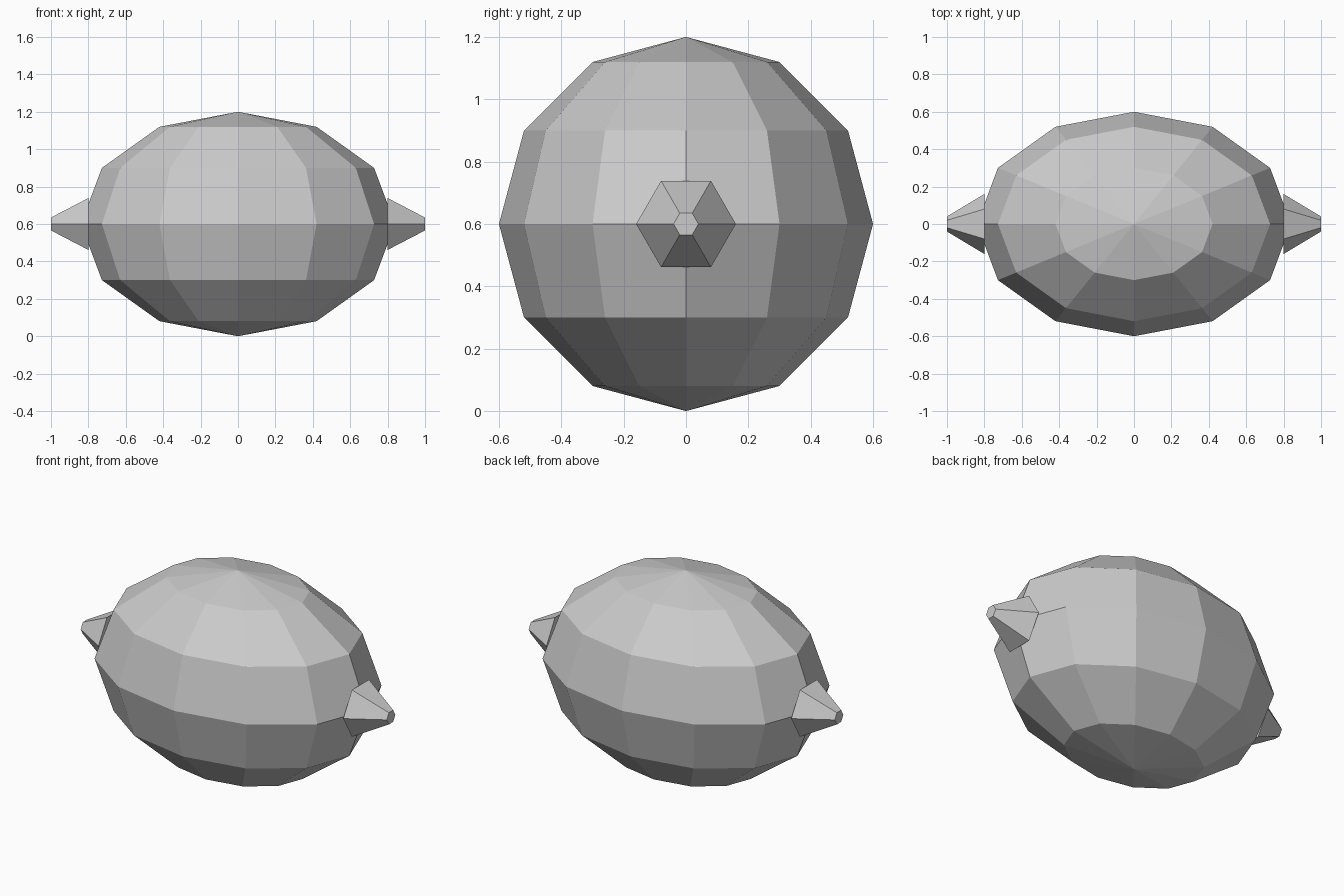
import bpy, bmesh
from math import pi
from mathutils import Matrix

if "Cube" in bpy.data.objects:
    bpy.data.objects.remove(bpy.data.objects["Cube"])

CENTRE_Z = 0.6


def finish(name, bm):
    mesh = bpy.data.meshes.new(name)
    bm.to_mesh(mesh)
    bm.free()
    obj = bpy.data.objects.new(name, mesh)
    bpy.context.collection.objects.link(obj)
    return obj


# Fruit body: low-poly sphere stretched along x
bm = bmesh.new()
bmesh.ops.create_uvsphere(bm, u_segments=12, v_segments=6, radius=0.6)
bmesh.ops.scale(bm, vec=(1.4, 1, 1), verts=bm.verts)
bmesh.ops.translate(bm, vec=(0, 0, CENTRE_Z), verts=bm.verts)
finish("fruit_body", bm)

# Tapered six-sided tip at each end
for name, side in (("right_tip", 1), ("left_tip", -1)):
    bm = bmesh.new()
    place = Matrix.Translation((side * 0.9, 0, CENTRE_Z)) @ Matrix.Rotation(side * pi / 2, 4, 'Y')
    bmesh.ops.create_cone(bm, cap_ends=True, segments=6, radius1=0.16,
                          radius2=0.04, depth=0.2, matrix=place)
    finish(name, bm)
